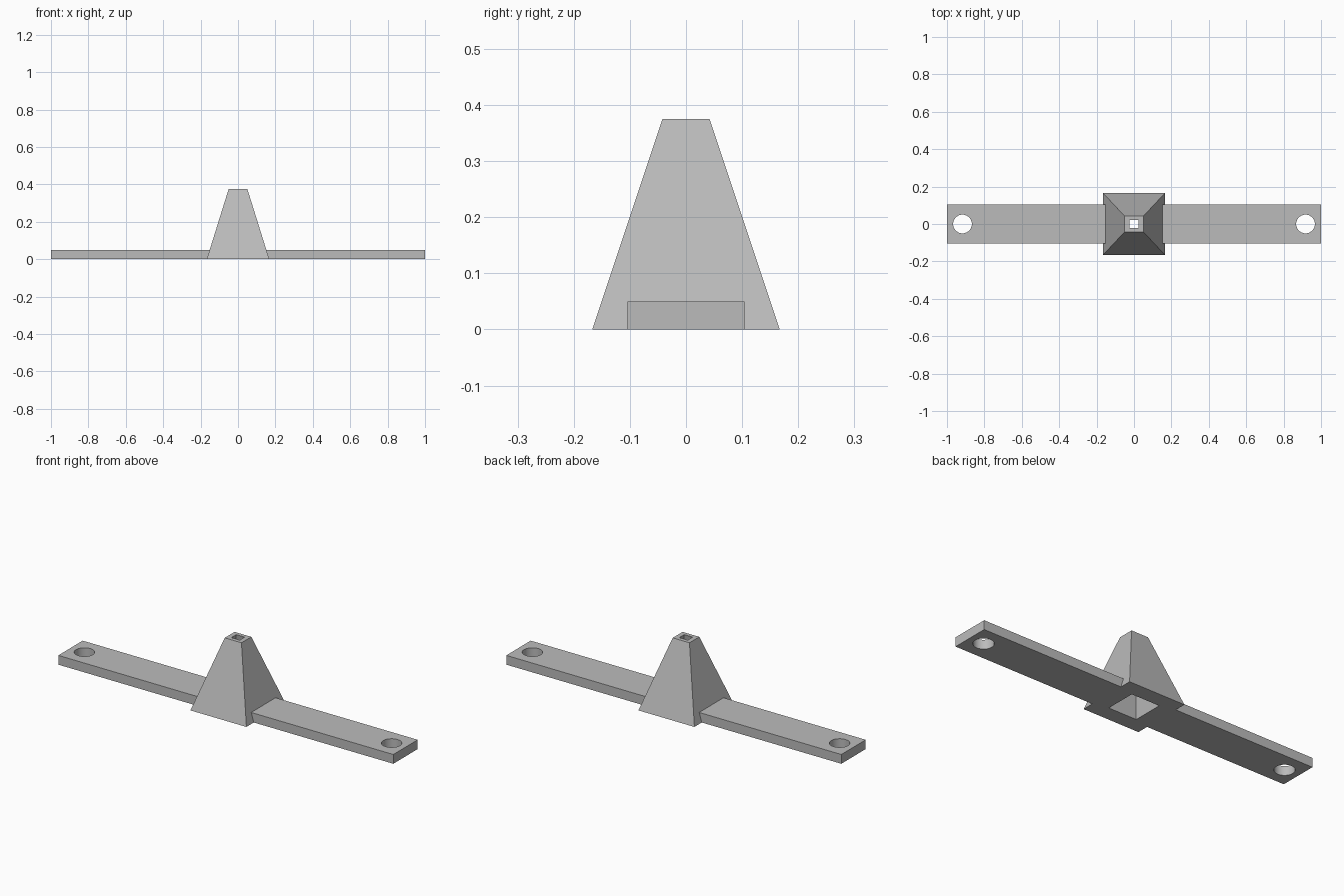
import bpy, bmesh

if "Cube" in bpy.data.objects:
    bpy.data.objects.remove(bpy.data.objects["Cube"])

BASE, TOP_X, TOP_Y, HEIGHT = 0.167, 0.05, 0.042, 0.375
BAR_Y, BAR_Z = 0.104, 0.05
HOLE_X, HOLE_R = 0.917, 0.05

grey = bpy.data.materials.new("plain grey")
grey.use_nodes = True
colour = (0.5, 0.5, 0.5, 1)
grey.diffuse_color = colour
grey.node_tree.nodes["Principled BSDF"].inputs["Base Color"].default_value = colour


def add_object(name, bm):
    bmesh.ops.recalc_face_normals(bm, faces=bm.faces)
    mesh = bpy.data.meshes.new(name)
    bm.to_mesh(mesh)
    bm.free()
    mesh.materials.append(grey)
    obj = bpy.data.objects.new(name, mesh)
    bpy.context.collection.objects.link(obj)
    return obj


def tapered_block(name, bottom, top, z0, z1):
    """Block whose half sizes change linearly from bottom to top."""
    bm = bmesh.new()
    bmesh.ops.create_cube(bm, size=2)
    for v in bm.verts:
        half, z = (top, z1) if v.co.z > 0 else (bottom, z0)
        v.co = (v.co.x * half[0], v.co.y * half[1], z)
    return add_object(name, bm)


def cylinder(name, x):
    bm = bmesh.new()
    bmesh.ops.create_cone(bm, cap_ends=True, segments=48,
                          radius1=HOLE_R, radius2=HOLE_R, depth=0.3)
    bmesh.ops.translate(bm, verts=bm.verts, vec=(x, 0, 0))
    return add_object(name, bm)


def combine(target, other, operation):
    mod = target.modifiers.new(operation.lower(), 'BOOLEAN')
    mod.operation, mod.object, mod.solver = operation, other, 'EXACT'
    bpy.context.view_layer.objects.active = target
    bpy.ops.object.modifier_apply(modifier=mod.name)
    bpy.data.objects.remove(other)


# Tapered tower joined to the flat mounting bar
body = tapered_block("tower_with_mounting_bar", (BASE, BASE), (TOP_X, TOP_Y), 0, HEIGHT)
bar = tapered_block("mounting_bar", (1, BAR_Y), (1, BAR_Y), 0, BAR_Z)
combine(body, bar, 'UNION')

# Tapered channel through the tower, half its width, overshooting both ends
def channel_half(z):
    t = z / HEIGHT
    return [(BASE + (top - BASE) * t) / 2 for top in (TOP_X, TOP_Y)]

low, high = -0.03, HEIGHT + 0.03
channel = tapered_block("channel", channel_half(low), channel_half(high), low, high)
combine(body, channel, 'DIFFERENCE')

# Screw hole near each end of the bar
for side in (-1, 1):
    combine(body, cylinder("screw_hole", side * HOLE_X), 'DIFFERENCE')

# Smooth hole walls, sharp edges elsewhere
bpy.ops.object.select_all(action='DESELECT')
body.select_set(True)
bpy.context.view_layer.objects.active = body
bpy.ops.object.shade_smooth_by_angle(angle=0.5)
